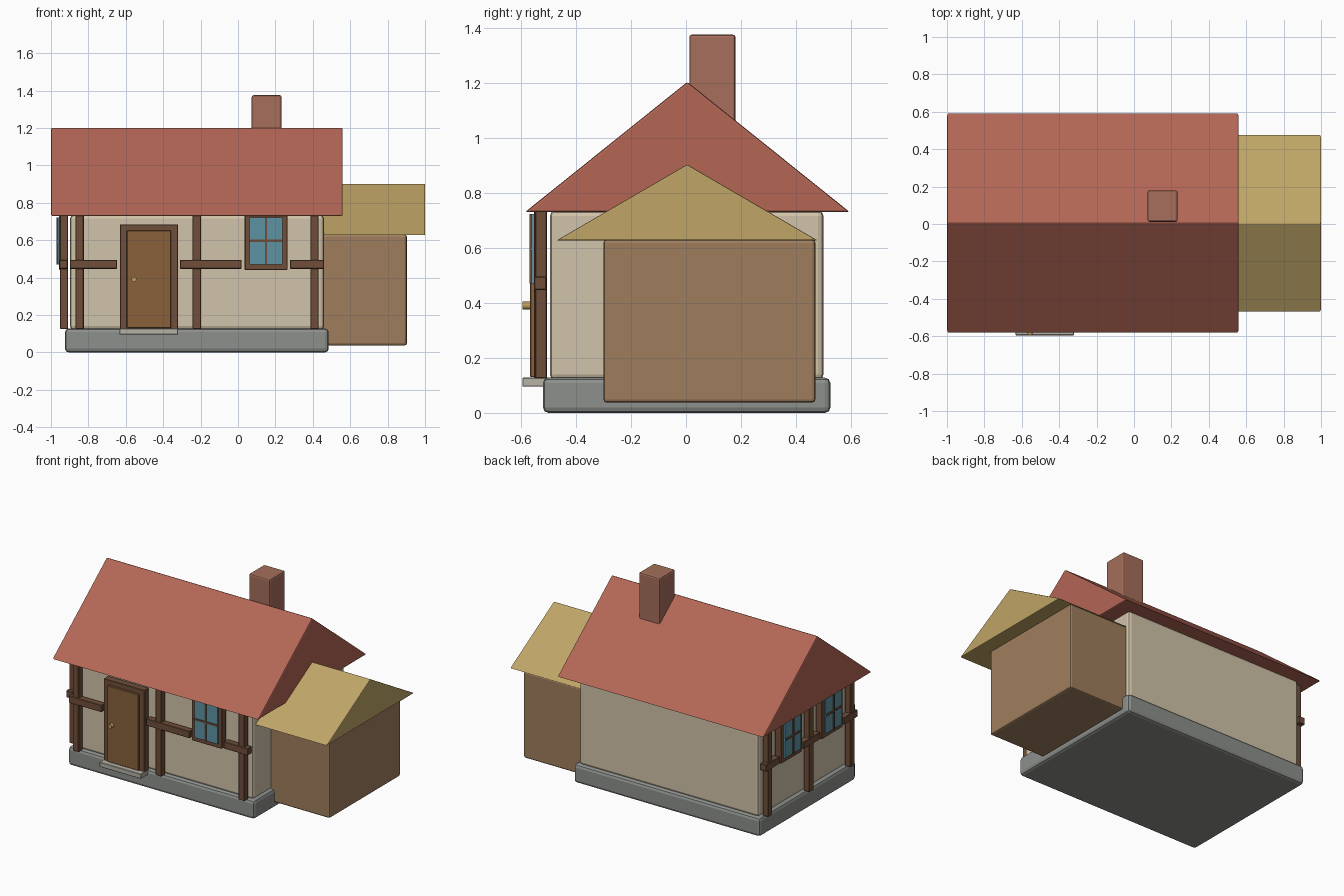
import bpy, bmesh, math

if "Cube" in bpy.data.objects:
    bpy.data.objects.remove(bpy.data.objects["Cube"])

def mat(name, rgb):
    m = bpy.data.materials.new(name)
    m.diffuse_color = (*[(c / 255) ** 2.2 for c in rgb], 1)
    m.use_nodes = True
    m.node_tree.nodes["Principled BSDF"].inputs["Base Color"].default_value = m.diffuse_color
    return m

STONE = mat("stone", (140, 143, 139))
PLASTER = mat("plaster", (208, 194, 168))
TILE = mat("roof_tile", (178, 102, 86))
THATCH = mat("thatch", (190, 163, 102))
BRICK = mat("brick", (164, 110, 92))
PLANK = mat("plank", (158, 125, 94))
TIMBER = mat("timber", (112, 80, 60))
DOOR = mat("door_wood", (136, 97, 63))
GLASS = mat("glass", (94, 146, 162))
BRASS = mat("brass", (190, 155, 85))
SLAB = mat("pale_slab", (180, 177, 165))

def finish(name, bm, m, bevel=0.0, segments=2):
    bmesh.ops.recalc_face_normals(bm, faces=bm.faces)
    me = bpy.data.meshes.new(name)
    bm.to_mesh(me)
    bm.free()
    me.materials.append(m)
    ob = bpy.data.objects.new(name, me)
    bpy.context.collection.objects.link(ob)
    if bevel:
        b = ob.modifiers.new("Bevel", 'BEVEL')
        b.width, b.segments = bevel, segments
    return ob

def box(name, x, y, z, m, bevel=0.0, segments=2):
    bm = bmesh.new()
    bmesh.ops.create_cube(bm, size=1)
    lo, hi = zip(x, y, z)
    for v in bm.verts:
        v.co = [l + (c + 0.5) * (h - l) for c, l, h in zip(v.co, lo, hi)]
    return finish(name, bm, m, bevel, segments)

def gable(name, x, y, z, m, bevel):
    # solid triangular roof with its ridge along x
    bm = bmesh.new()
    mid = (y[0] + y[1]) / 2
    f = bm.faces.new([bm.verts.new((x[0], a, b)) for a, b in
                      ((y[0], z[0]), (y[1], z[0]), (mid, z[1]))])
    ext = bmesh.ops.extrude_face_region(bm, geom=[f])["geom"]
    bmesh.ops.translate(bm, vec=(x[1] - x[0], 0, 0),
                        verts=[v for v in ext if isinstance(v, bmesh.types.BMVert)])
    return finish(name, bm, m, bevel)

# Main body
box("foundation", (-0.925, 0.485), (-0.52, 0.525), (0.0, 0.128), STONE, 0.02)
box("walls", (-0.898, 0.46), (-0.495, 0.5), (0.12, 0.735), PLASTER, 0.02)
gable("main_roof", (-1.0, 0.56), (-0.585, 0.595), (0.73, 1.203), TILE, 0.008)
box("chimney", (0.073, 0.233), (0.012, 0.18), (0.95, 1.375), BRICK, 0.01)

# Side annex
box("annex", (0.42, 0.903), (-0.30, 0.47), (0.037, 0.63), PLANK, 0.012)
gable("annex_roof", (0.40, 1.0), (-0.47, 0.478), (0.627, 0.903), THATCH, 0.005)

# Wall fittings: u runs along the wall, d is the distance out from the wall plane
def front(name, u, d, z, m, bevel=0.003):
    box("front_" + name, u, (-0.495 - d[1], -0.495 - d[0]), z, m, bevel, 1)

def left(name, u, d, z, m, bevel=0.003):
    box("left_" + name, (-0.898 - d[1], -0.898 - d[0]), u, z, m, bevel, 1)

def window(put, name, c):
    put(name + "_frame", (c - 0.114, c + 0.114), (0.01, 0.058), (0.44, 0.755), TIMBER)
    put(name + "_glass", (c - 0.088, c + 0.088), (0.05, 0.067), (0.47, 0.722), GLASS, 0)
    put(name + "_upright_bar", (c - 0.006, c + 0.006), (0.06, 0.073), (0.47, 0.722), TIMBER, 0)
    put(name + "_cross_bar", (c - 0.088, c + 0.088), (0.06, 0.073), (0.591, 0.603), TIMBER, 0)

def framing(put, posts, rails):
    for i, c in enumerate(posts):
        put(f"post_{i}", (c - 0.0225, c + 0.0225), (0.01, 0.053), (0.125, 0.735), TIMBER)
    for i, r in enumerate(rails):
        put(f"rail_{i}", r, (0.012, 0.057), (0.447, 0.495), TIMBER)

framing(front, (-0.847, -0.22, 0.409), ((-0.898, -0.647), (-0.31, 0.02), (0.278, 0.46)))
framing(left, (-0.445, 0.0, 0.445), ((-0.495, -0.35), (-0.09, 0.09), (0.35, 0.495)))
window(front, "window", 0.15)
for i, c in enumerate((-0.22, 0.22)):
    window(left, f"window_{i}", c)

# Door, surround, step and knob
front("door_frame", (-0.631, -0.321), (0.01, 0.058), (0.125, 0.685), TIMBER)
front("door", (-0.595, -0.358), (0.05, 0.072), (0.13, 0.652), DOOR)
front("doorstep", (-0.634, -0.32), (0.0, 0.1), (0.095, 0.128), SLAB)
bpy.ops.mesh.primitive_cylinder_add(vertices=16, radius=0.014, depth=0.034,
                                    location=(-0.556, -0.577, 0.39),
                                    rotation=(math.pi / 2, 0, 0))
knob = bpy.context.object
knob.name = "door_knob"
knob.data.materials.append(BRASS)
bpy.ops.object.shade_smooth_by_angle()
